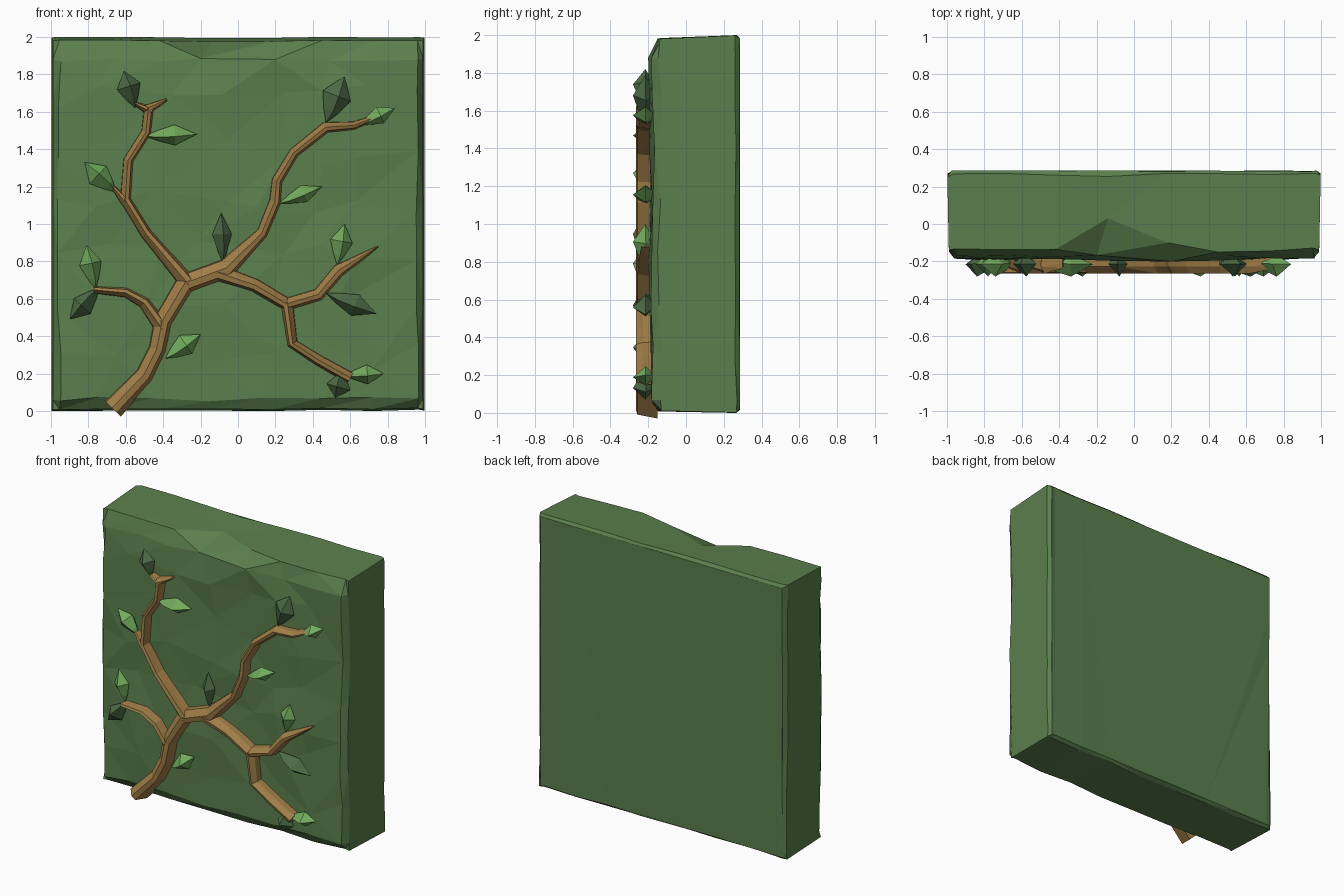
import bpy, bmesh, math, random
from mathutils import Vector

if "Cube" in bpy.data.objects:
    bpy.data.objects.remove(bpy.data.objects["Cube"])

random.seed(7)


def material(name, rgb):
    m = bpy.data.materials.new(name)
    m.diffuse_color = (*rgb, 1)
    m.use_nodes = True
    m.node_tree.nodes["Principled BSDF"].inputs["Base Color"].default_value = m.diffuse_color
    return m


MOSS = material("moss green", (0.105, 0.215, 0.075))
BARK = material("bark brown", (0.36, 0.21, 0.065))
LIGHT = material("light leaf green", (0.17, 0.41, 0.11))
DARK = material("dark leaf green", (0.075, 0.15, 0.06))


def finish(bm, name, mat):
    bmesh.ops.recalc_face_normals(bm, faces=bm.faces)
    me = bpy.data.meshes.new(name)
    bm.to_mesh(me)
    bm.free()
    me.materials.append(mat)
    ob = bpy.data.objects.new(name, me)
    bpy.context.collection.objects.link(ob)
    return ob


def bridge(bm, a, b, closed=True):
    n = len(a)
    for i in range(n if closed else n - 1):
        j = (i + 1) % n
        bm.faces.new((a[i], a[j], b[j], b[i]))


def jit(s):
    return random.uniform(-s, s)


# Rough slab: jittered front grid, uneven rim, sides and small back chamfer
def slab():
    bm = bmesh.new()
    xs = [-0.99, -0.955, -0.7, -0.42, -0.14, 0.18, 0.45, 0.72, 0.96, 0.99]
    zs = [0.012, 0.065, 0.3, 0.58, 0.86, 1.12, 1.4, 1.66, 1.88, 1.98]
    n = len(xs)
    grid = []
    for k, z in enumerate(zs):
        row = []
        for i, x in enumerate(xs):
            edge = min(i, k, n - 1 - i, n - 1 - k)
            if edge == 0:                       # outer rim
                y = -0.135 + jit(0.015)
                if k == n - 1 and i in (4, 5):  # chipped top edge
                    y = 0.03 if i == 4 else -0.1
                p = (x, y, z + jit(0.005))
            elif edge == 1:                     # shoulder ring
                p = (x + (jit(0.06) if 1 < i < n - 2 else jit(0.01)),
                     -0.178 + jit(0.012),
                     z + (jit(0.06) if 1 < k < n - 2 else jit(0.015)))
                if k == n - 2 and i == 5:
                    p = (0.2, -0.2, 1.88)
            else:                               # main front face
                p = (x + jit(0.09), -0.188 + jit(0.012), z + jit(0.09))
            row.append(bm.verts.new(p))
        grid.append(row)
    for a, b in zip(grid, grid[1:]):
        bridge(bm, a, b, False)
    rim = (grid[0][:-1] + [r[-1] for r in grid[:-1]]
           + grid[-1][:0:-1] + [r[0] for r in grid[:0:-1]])

    def ring(y, half, zlo, zhi, wob):
        out = []
        for v in rim:
            x = v.co.x / 0.99 * half
            z = zlo + (v.co.z - 0.012) / 1.968 * (zhi - zlo)
            out.append(bm.verts.new((x, y + jit(wob), min(2, max(0, z)))))
        return out

    side = ring(0.26, 0.998, 0.003, 1.998, 0.012)
    back = ring(0.284, 0.975, 0.02, 1.98, 0.003)
    bridge(bm, rim, side)
    bridge(bm, side, back)
    bm.faces.new(back)
    bmesh.ops.triangulate(bm, faces=bm.faces[:])
    return finish(bm, "stone_slab", MOSS)


# Branch: faceted ridge swept along (x, z, half width) points on the front
def branch(name, pts):
    bm = bmesh.new()
    prof = [(-1, -0.15), (-0.85, -0.228), (-0.1, -0.265), (0.5, -0.258), (1, -0.15)]
    rings = []
    for i, (x, z, w) in enumerate(pts):
        a, b = pts[max(i - 1, 0)], pts[min(i + 1, len(pts) - 1)]
        d = Vector((b[0] - a[0], b[1] - a[1])).normalized()
        depth = 1 if w > 0.02 else 0.75
        rings.append([bm.verts.new((x + d.y * s * w, -0.15 + (y + 0.15) * depth,
                                    z - d.x * s * w)) for s, y in prof])
    for a, b in zip(rings, rings[1:]):
        bridge(bm, a, b)
    bm.faces.new(rings[0])
    bm.faces.new(rings[-1])
    bmesh.ops.triangulate(bm, faces=bm.faces[:])
    return finish(bm, name, BARK)


# Leaf: elongated four-sided crystal between a base and a tip
def leaf(name, x0, z0, x1, z1, w, mat):
    bm = bmesh.new()
    base, tip = Vector((x0, -0.21, z0)), Vector((x1, -0.215, z1))
    d = (tip - base).normalized()
    side = Vector((d.z, 0, -d.x))
    rings = []
    for t, k, h in ((0.25, 0.5, 0.04), (0.58, 1, 0.068)):
        c = base.lerp(tip, t)
        rings.append([bm.verts.new(c + o) for o in (
            side * w * k, Vector((0, -h, 0)) + side * w * 0.15,
            -side * w * k, Vector((0, 0.05, 0)))])
    bridge(bm, *rings)
    for r, p in ((rings[0], base), (rings[1], tip)):
        v = bm.verts.new(p)
        for i in range(4):
            bm.faces.new((r[i], r[(i + 1) % 4], v))
    return finish(bm, name, mat)


slab()

branch("main_branch", [(-0.67, 0.012, 0.06), (-0.5, 0.19, 0.052), (-0.43, 0.33, 0.05),
                       (-0.4, 0.48, 0.055), (-0.28, 0.68, 0.062), (-0.06, 0.76, 0.06),
                       (0.13, 0.95, 0.034), (0.2, 1.12, 0.036), (0.21, 1.23, 0.032),
                       (0.3, 1.38, 0.03), (0.47, 1.515, 0.034), (0.62, 1.525, 0.025),
                       (0.76, 1.58, 0.012)])
branch("left_branch", [(-0.26, 0.68, 0.05), (-0.49, 0.95, 0.034), (-0.6, 1.13, 0.034),
                       (-0.585, 1.34, 0.03), (-0.49, 1.49, 0.03), (-0.475, 1.62, 0.032),
                       (-0.38, 1.665, 0.008)])
branch("left_spur", [(-0.6, 1.12, 0.03), (-0.67, 1.2, 0.012)])
branch("top_left_spur", [(-0.46, 1.6, 0.03), (-0.55, 1.645, 0.012)])
branch("low_left_branch", [(-0.4, 0.44, 0.045), (-0.5, 0.58, 0.036),
                           (-0.6, 0.635, 0.03), (-0.77, 0.65, 0.022)])
branch("right_branch", [(-0.12, 0.74, 0.05), (0.09, 0.67, 0.04), (0.26, 0.57, 0.04),
                        (0.43, 0.62, 0.038), (0.54, 0.75, 0.04), (0.75, 0.88, 0.005)])
branch("low_right_branch", [(0.26, 0.58, 0.036), (0.29, 0.36, 0.032),
                            (0.43, 0.27, 0.032), (0.6, 0.175, 0.035)])

leaves = [(-0.55, 1.62, -0.61, 1.82, 0.065, DARK), (-0.5, 1.47, -0.22, 1.48, 0.055, LIGHT),
          (-0.65, 1.17, -0.82, 1.33, 0.065, LIGHT), (0.47, 1.54, 0.57, 1.79, 0.08, DARK),
          (0.65, 1.53, 0.84, 1.62, 0.048, LIGHT), (0.22, 1.11, 0.45, 1.2, 0.048, LIGHT),
          (-0.08, 0.79, -0.09, 1.06, 0.052, DARK), (-0.76, 0.65, -0.81, 0.89, 0.06, LIGHT),
          (-0.74, 0.66, -0.9, 0.49, 0.06, DARK), (-0.39, 0.28, -0.2, 0.41, 0.06, LIGHT),
          (0.53, 0.78, 0.57, 1.0, 0.06, LIGHT), (0.47, 0.63, 0.74, 0.52, 0.06, DARK),
          (0.57, 0.19, 0.78, 0.2, 0.052, LIGHT), (0.56, 0.21, 0.52, 0.07, 0.065, DARK)]
for i, spec in enumerate(leaves):
    leaf(f"leaf_{i + 1}", *spec)
